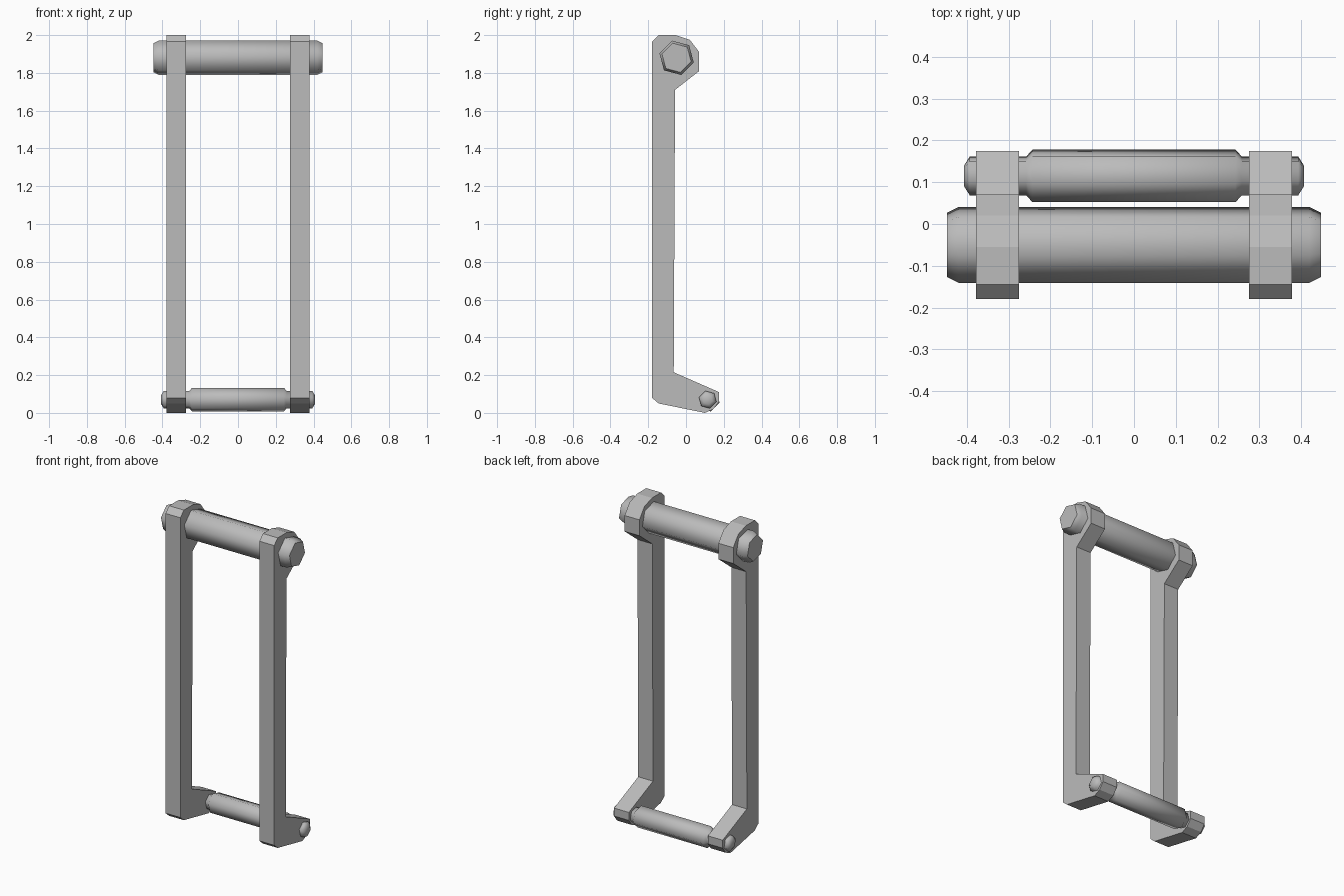
import bpy, bmesh, math

cube = bpy.data.objects.get("Cube")
if cube:
    bpy.data.objects.remove(cube, do_unlink=True)

# Single grey material
steel = bpy.data.materials.new("grey metal")
steel.use_nodes = True
GREY = (0.5, 0.5, 0.5, 1)
steel.diffuse_color = GREY
steel.node_tree.nodes["Principled BSDF"].inputs["Base Color"].default_value = GREY


def finish(name, bm):
    bmesh.ops.recalc_face_normals(bm, faces=bm.faces)
    mesh = bpy.data.meshes.new(name)
    bm.to_mesh(mesh)
    bm.free()
    mesh.materials.append(steel)
    obj = bpy.data.objects.new(name, mesh)
    bpy.context.collection.objects.link(obj)
    return obj


def side_plate(name, profile, x0, x1):
    """Extrude a (y, z) outline along x."""
    bm = bmesh.new()
    face = bm.faces.new([bm.verts.new((x0, y, z)) for y, z in profile])
    out = bmesh.ops.extrude_face_region(bm, geom=[face])
    moved = [v for v in out["geom"] if isinstance(v, bmesh.types.BMVert)]
    bmesh.ops.translate(bm, verts=moved, vec=(x1 - x0, 0, 0))
    return finish(name, bm)


def hex_rod(name, half, y, z, turn):
    """Six-sided rod along x from mirrored (x, radius) stations."""
    stations = [(-x, r) for x, r in reversed(half)] + half
    bm = bmesh.new()
    rings = []
    for x, r in stations:
        angles = [math.radians(turn + 60 * i) for i in range(6)]
        rings.append([bm.verts.new((x, y + r * math.cos(a), z + r * math.sin(a)))
                      for a in angles])
    for a, b in zip(rings, rings[1:]):
        for i in range(6):
            j = (i + 1) % 6
            bm.faces.new((a[i], a[j], b[j], b[i]))
    bm.faces.new(rings[0])
    bm.faces.new(rings[-1])
    obj = finish(name, bm)
    bpy.ops.object.select_all(action="DESELECT")
    obj.select_set(True)
    bpy.context.view_layer.objects.active = obj
    bpy.ops.object.shade_smooth_by_angle(angle=math.radians(61))
    return obj


# Side arms: pivot lug on top, forked foot kicked backwards
arm = [(-0.18, 0.08), (-0.145, 0.05), (0.10, 0.0), (0.145, 0.02),
       (0.175, 0.06), (0.175, 0.11), (-0.065, 0.215), (-0.058, 1.71),
       (0.07, 1.81), (0.07, 1.91), (0.02, 1.975), (-0.055, 2.0),
       (-0.145, 2.0), (-0.18, 1.965)]
for side, s in (("left", 1), ("right", -1)):
    side_plate(side + "_arm", arm, s * 0.275, s * 0.378)

# Thick upper pin with chamfered ends
hex_rod("upper_pin", [(0.42, 0.094), (0.447, 0.08)], -0.05, 1.88, 45)

# Lower pin: stepped roller with thin journals
hex_rod("lower_pin", [(0.243, 0.065), (0.258, 0.048), (0.393, 0.048),
                      (0.407, 0.025)], 0.115, 0.07, 45)
